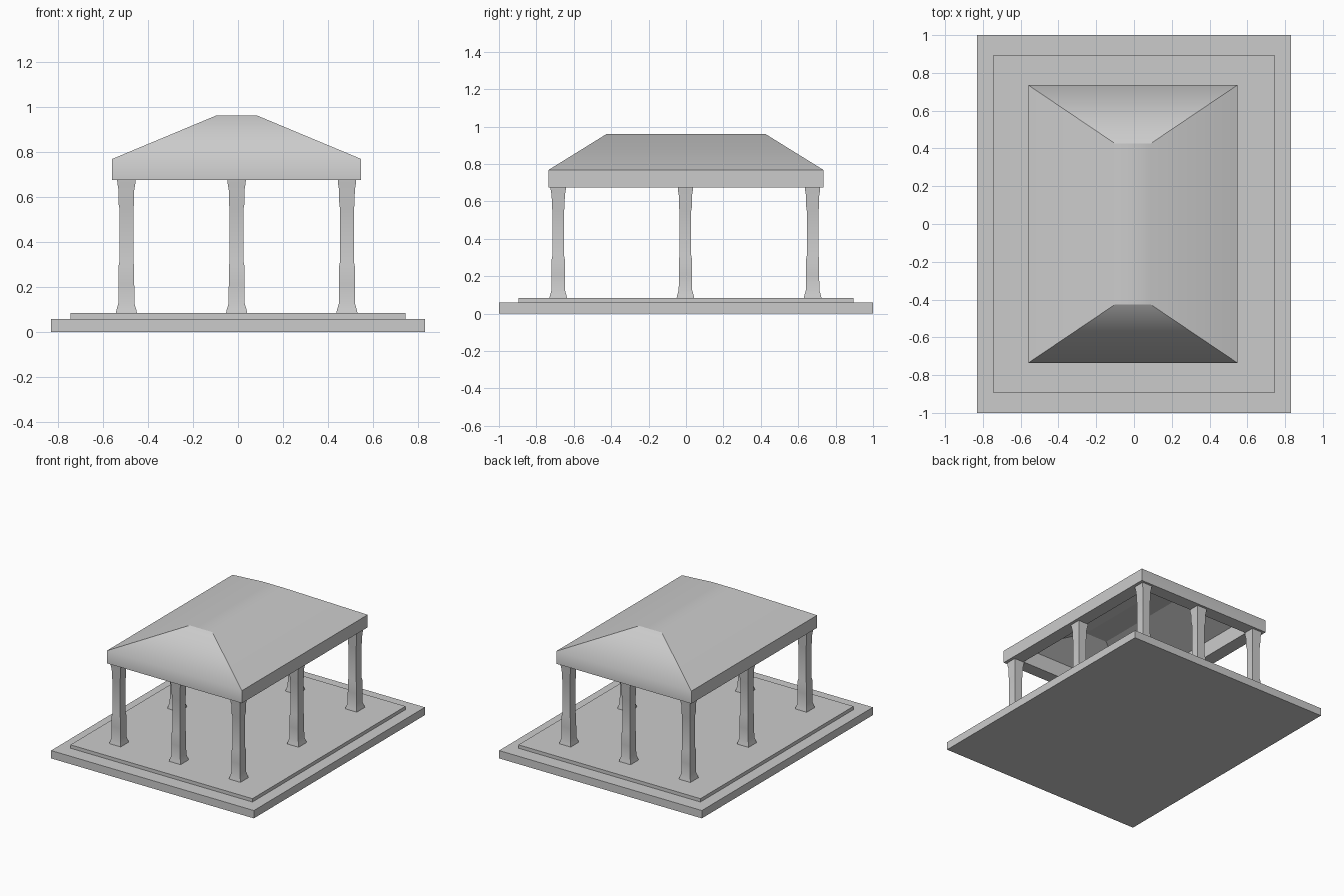
import bpy, bmesh

if "Cube" in bpy.data.objects:
    bpy.data.objects.remove(bpy.data.objects["Cube"])

stone = bpy.data.materials.new("light_grey_stone")
stone.diffuse_color = (0.6, 0.6, 0.6, 1)
stone.use_nodes = True
stone.node_tree.nodes["Principled BSDF"].inputs["Base Color"].default_value = stone.diffuse_color


def add_object(name, bm):
    bmesh.ops.recalc_face_normals(bm, faces=bm.faces[:])
    mesh = bpy.data.meshes.new(name)
    bm.to_mesh(mesh)
    bm.free()
    mesh.materials.append(stone)
    ob = bpy.data.objects.new(name, mesh)
    bpy.context.collection.objects.link(ob)
    return ob


def loft(rings, cx=0, cy=0, cap_start=True, cap_end=True, closed=False):
    """Stack rectangles given as (half x, half y, z) into a skin."""
    bm = bmesh.new()
    loops = [[bm.verts.new((cx + sx * hx, cy + sy * hy, z))
              for sx, sy in ((-1, -1), (1, -1), (1, 1), (-1, 1))]
             for hx, hy, z in rings]
    for a, b in zip(loops, loops[1:]):
        for i in range(4):
            j = (i + 1) % 4
            bm.faces.new((a[i], a[j], b[j], b[i]))
    if cap_start:
        bm.faces.new(loops[0][::-1])
    if cap_end:
        bm.faces.new(loops[-1])
    return bm


# Stepped floor
add_object("base_slab", loft([(0.83, 1.0, 0), (0.83, 1.0, 0.058)]))
add_object("floor_step", loft([(0.745, 0.895, 0.058), (0.745, 0.895, 0.083)]))

# Square columns with flared foot and head, around the edge
PROFILE = [(0.047, 0.083), (0.044, 0.098), (0.036, 0.125), (0.035, 0.21),
           (0.035, 0.29), (0.031, 0.31), (0.031, 0.55), (0.034, 0.565),
           (0.035, 0.63), (0.040, 0.66), (0.041, 0.677)]
CX, CY = -0.006, -0.003
for ix in (-1, 0, 1):
    for iy in (-1, 0, 1):
        if ix or iy:
            col = add_object(f"column_{ix + 2}_{iy + 2}",
                             loft([(r, r, z) for r, z in PROFILE],
                                  CX + ix * 0.49, CY + iy * 0.68))
            for p in col.data.polygons:
                p.use_smooth = abs(p.normal.z) < 0.9
            # keep the four corners crisp
            bm = bmesh.new()
            bm.from_mesh(col.data)
            for e in bm.edges:
                e.smooth = e.calc_face_angle(0) < 0.6
            bm.to_mesh(col.data)
            bm.free()

# Hollow hipped roof: inner ridge, inner eave, soffit, fascia, outer ridge
roof = loft([(0.09, 0.41, 0.935), (0.455, 0.64, 0.79), (0.455, 0.64, 0.675),
             (0.553, 0.735, 0.675), (0.553, 0.735, 0.768), (0.093, 0.425, 0.96)],
            CX, 0)
bmesh.ops.recalc_face_normals(roof, faces=roof.faces[:])


def side(f):
    """Shading group: ends blend into their fascia, slopes into the ridge."""
    n = f.normal
    if abs(n.y) > 0.3:
        return "end"
    return "slope" if n.z > 0.5 else "flat"


for f in roof.faces:
    f.smooth = True
for e in roof.edges:
    a, b = e.link_faces
    outer = max(v.co.z for v in e.verts) > 0.76 and a.normal.z >= -0.1 and b.normal.z >= -0.1
    e.smooth = outer and side(a) == side(b) and side(a) != "flat" and a.normal.dot(b.normal) > 0.3
add_object("hipped_roof", roof)
